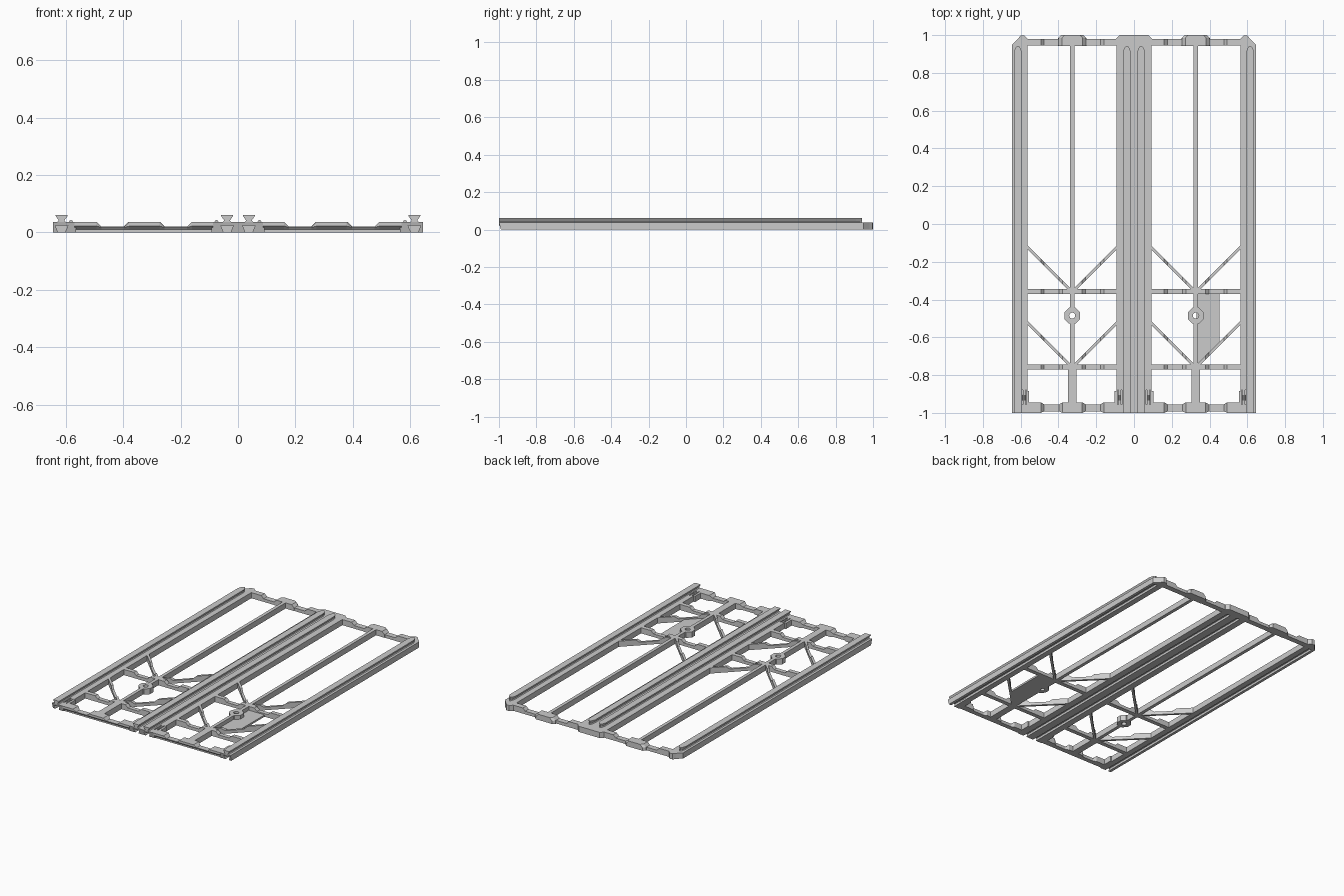
import bpy, bmesh, math

if "Cube" in bpy.data.objects:
    bpy.data.objects.remove(bpy.data.objects["Cube"])

H, LOW = 0.037, 0.02          # full frame height, height of the notches
CX = -0.327                   # centre line of the left bay


def loft(name, rings, closed=False, mirror=False):
    """Skin a list of equal-length 3D sections."""
    bm = bmesh.new()
    vs = [[bm.verts.new(p) for p in r] for r in rings]
    n, m = len(rings), len(rings[0])
    for i in range(n if closed else n - 1):
        a, b = vs[i], vs[(i + 1) % n]
        for j in range(m):
            k = (j + 1) % m
            bm.faces.new((a[j], a[k], b[k], b[j]))
    if not closed:
        bm.faces.new(vs[0])
        bm.faces.new(vs[-1])
    bmesh.ops.recalc_face_normals(bm, faces=bm.faces)
    me = bpy.data.meshes.new(name)
    bm.to_mesh(me)
    bm.free()
    ob = bpy.data.objects.new(name, me)
    bpy.context.collection.objects.link(ob)
    if mirror:
        mod = ob.modifiers.new("mirror", 'MIRROR')
        mod.use_mirror_merge = False
    return ob


def prism(name, pts, z0=0, z1=H, mirror=False):
    return loft(name, [[(x, y, z) for x, y in pts] for z in (z0, z1)], mirror=mirror)


def box(name, x0, x1, y0, y1, z0=0, z1=H, mirror=False):
    return prism(name, [(x0, y0), (x1, y0), (x1, y1), (x0, y1)], z0, z1, mirror)


def rail(name, x0, x1, grooves):
    """Long rail with dovetail grooves underneath and a raked front end."""
    prof = [(x0, H), (x0, 0)]
    for g in grooves:
        prof += [(g - 0.012, 0), (g - 0.022, 0.024), (g + 0.022, 0.024), (g + 0.012, 0)]
    prof += [(x1, 0), (x1, H)]
    return loft(name, [[(x, -1 + (H - z) * 0.27, z) for x, z in prof],
                       [(x, 0.945, z) for x, z in prof]])


# Long rails
rails = [rail("left_rail", -0.645, -0.565, [-0.615]),
         rail("right_rail", 0.565, 0.645, [0.615]),
         rail("centre_rail", -0.093, 0.093, [-0.038, 0.038])]

# Latch slots cut into the front of the rails
cutters = []
for c in (-0.582, -0.075, 0.075, 0.582):
    for d in (-0.0095, 0.0095):
        cutters.append(box("slot_cutter", c + d - 0.003, c + d + 0.003, -0.955, -0.88, 0.012, 0.05))
for ob in rails:
    lo = min(v.co.x for v in ob.data.vertices)
    hi = max(v.co.x for v in ob.data.vertices)
    for cut in cutters:
        if lo < cut.data.vertices[0].co.x < hi:
            mod = ob.modifiers.new("slot", 'BOOLEAN')
            mod.operation, mod.solver, mod.object = 'DIFFERENCE', 'EXACT', cut
    bpy.context.view_layer.objects.active = ob
    for mod in list(ob.modifiers):
        bpy.ops.object.modifier_apply(modifier=mod.name)
for cut in cutters:
    bpy.data.objects.remove(cut)

# Latch bumps and the small guards beside them
for c, edge in ((-0.582, -0.561), (-0.075, -0.097)):
    loft("latch_bump", [[(c + 0.007 * math.cos(a * math.pi / 4), y,
                          0.036 + 0.007 * math.sin(a * math.pi / 4)) for a in range(8)]
                        for y in (-0.935, -0.905)], mirror=True)
    box("latch_guard", edge - 0.006, edge + 0.006, -0.955, -0.885, mirror=True)

# Dovetail ridges on top, pointed at the back
for c in (-0.615, -0.038):
    rings = []
    for y, s in ((-1, 1), (0.91, 1), (0.932, 0.65), (0.942, 0.2)):
        rings.append([(c - 0.015 * s, y, H - 0.001), (c + 0.015 * s, y, H - 0.001),
                      (c + 0.010 * s, y, 0.042), (c + 0.021 * s, y, 0.058),
                      (c + 0.021 * s, y, 0.061), (c - 0.021 * s, y, 0.061),
                      (c - 0.021 * s, y, 0.058), (c - 0.010 * s, y, 0.042)])
    loft("dovetail_ridge", rings, mirror=True)

# Cross bars: the same notched height outline along x
stations = [(-0.57, H), (-0.493, H), (-0.476, LOW), (-0.397, LOW), (-0.378, H), (CX, H),
            (-0.274, H), (-0.256, LOW), (-0.178, LOW), (-0.16, H), (-0.088, H)]


def cross_bar(name, yc, half, slope=0):
    rings = []
    for x, zt in stations:
        y = yc + slope * abs(x - CX)
        rings.append([(x, y - half, 0), (x, y + half, 0), (x, y + half, zt), (x, y - half, zt)])
    loft(name, rings, mirror=True)


cross_bar("cross_bar_middle", -0.357, 0.014)
cross_bar("cross_bar_lower", -0.757, 0.014)
cross_bar("brace_upper", -0.36, 0.0105, 1)
cross_bar("brace_lower", -0.76, 0.0105, 1)
cross_bar("back_bar", 0.962, 0.018)

# Front bar with undercut lip, thinner at the notches
rings = []
for x, zt in stations:
    tall = zt == H
    yf, yb = (-1, -0.944) if tall else (-0.992, -0.955)
    rings.append([(x, -0.985, 0), (x, yb, 0), (x, yb, zt), (x, yf, zt),
                  (x, yf, 0.022 if tall else 0.018), (x, -0.985, 0.01)])
loft("front_bar", rings, mirror=True)

# Back end caps and tabs
prism("back_corner", [(-0.645, 0.94), (-0.645, 0.95), (-0.615, 0.98), (-0.6, 0.998), (-0.58, 0.998),
                      (-0.562, 0.98), (-0.562, 0.945), (-0.565, 0.94)], mirror=True)
prism("back_centre_cap", [(-0.093, 0.944), (-0.095, 0.982), (-0.075, 1), (0.075, 1),
                          (0.095, 0.982), (0.093, 0.944)])
loft("back_tab", [[(CX - w, 0.942, z), (CX + w, 0.942, z), (CX + w, 0.985, z),
                   (CX + w - 0.015, 1, z), (CX - w + 0.015, 1, z), (CX - w, 0.985, z)]
                  for z, w in ((0, 0.075), (LOW, 0.073), (H, 0.055))], mirror=True)

# Spine of each bay, broken around the boss
for y0, y1, w in ((-0.35, 0.95, 0.011), (-0.447, -0.36, 0.011),
                  (-0.755, -0.523, 0.011), (-0.96, -0.755, 0.023)):
    box("bay_spine", CX - w, CX + w, y0, y1, mirror=True)

# Octagonal boss with a round hole
rings = []
for i in range(16):
    a = (i + 0.0) * math.pi / 8
    ro = 0.042 if i % 2 == 0 else 0.042 / math.cos(math.pi / 8)
    c, s = math.cos(a), math.sin(a)
    rings.append([(CX + r * c, -0.485 + r * s, z)
                  for r, z in ((ro, 0), (ro, H), (0.016, H), (0.016, 0))])
loft("boss", rings, closed=True, mirror=True)

# Flat plate in the right bay
prism("plate", [(0.332, -0.365), (0.452, -0.365), (0.452, -0.63), (0.332, -0.75)], 0, 0.012)
